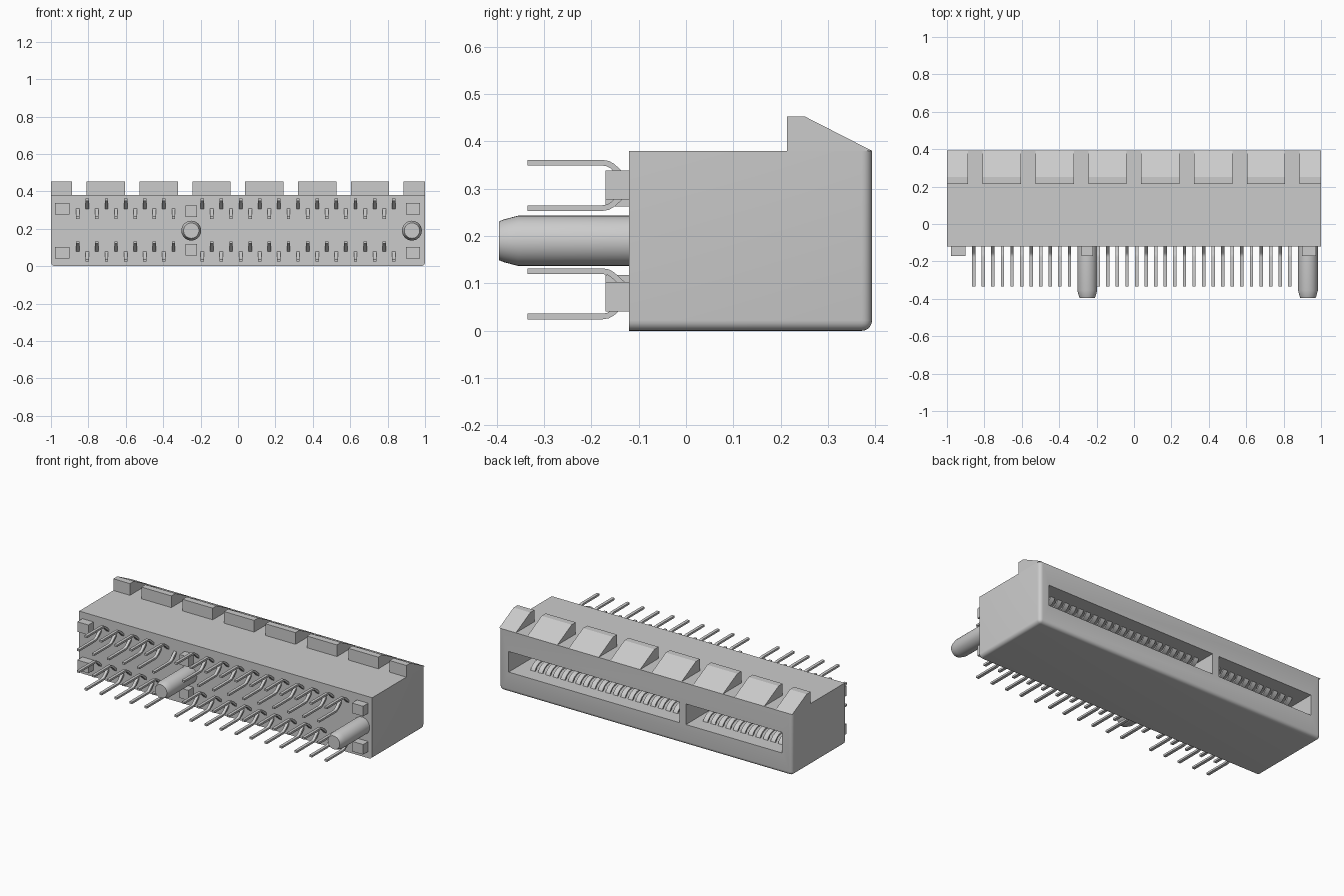
import bpy, bmesh, math
from mathutils import Vector

old = bpy.data.objects.get("Cube")
if old:
    bpy.data.objects.remove(old, do_unlink=True)

grey = bpy.data.materials.new("plain grey")
grey.use_nodes = True
grey.diffuse_color = (0.6, 0.6, 0.6, 1)
grey.node_tree.nodes["Principled BSDF"].inputs["Base Color"].default_value = (0.6, 0.6, 0.6, 1)

MID_Z = 0.19
PITCH = 0.0512
FRONT = -0.12
BACK = 0.393


def finish(name, bm, smooth=True):
    bmesh.ops.recalc_face_normals(bm, faces=bm.faces[:])
    mesh = bpy.data.meshes.new(name)
    bm.to_mesh(mesh)
    bm.free()
    mesh.materials.append(grey)
    obj = bpy.data.objects.new(name, mesh)
    bpy.context.collection.objects.link(obj)
    if smooth:
        smooth_edges(obj)
    return obj


def smooth_edges(obj):
    bpy.ops.object.select_all(action='DESELECT')
    obj.select_set(True)
    bpy.context.view_layer.objects.active = obj
    bpy.ops.object.shade_smooth_by_angle(angle=math.radians(35))


def add_box(bm, x0, x1, y0, y1, z0, z1):
    verts = bmesh.ops.create_cube(bm, size=1)["verts"]
    for v in verts:
        v.co = ((x0 + x1) / 2 + v.co.x * (x1 - x0),
                (y0 + y1) / 2 + v.co.y * (y1 - y0),
                (z0 + z1) / 2 + v.co.z * (z1 - z0))


def add_prism(bm, outline, x0, x1):
    """Extrude a closed (y, z) outline along x."""
    ends = [[bm.verts.new((x, y, z)) for y, z in outline] for x in (x0, x1)]
    for ring in ends:
        bm.faces.new(ring)
    for i in range(len(outline)):
        j = (i + 1) % len(outline)
        bm.faces.new((ends[0][i], ends[0][j], ends[1][j], ends[1][i]))


def add_strip(bm, path, x, width, thick):
    """Bent metal strip following a (y, z) path."""
    pts = [Vector(p) for p in path]
    side_a, side_b = [], []
    for i, p in enumerate(pts):
        t = (pts[min(i + 1, len(pts) - 1)] - pts[max(i - 1, 0)]).normalized()
        n = Vector((-t.y, t.x)) * thick / 2
        side_a.append(p + n)
        side_b.append(p - n)
    rings = []
    for a, b in zip(side_a, side_b):
        rings.append([bm.verts.new((x + s * width / 2, q.x, q.y))
                      for s, q in ((-1, a), (1, a), (1, b), (-1, b))])
    for r, s in zip(rings, rings[1:]):
        for k in range(4):
            m = (k + 1) % 4
            bm.faces.new((r[k], r[m], s[m], s[k]))
    bm.faces.new(rings[0])
    bm.faces.new(rings[-1])


# Housing with rounded bottom and back edges
bm = bmesh.new()
add_box(bm, -1, 1, FRONT, BACK, 0, 0.38)
edges = []
for e in bm.edges:
    c = (e.verts[0].co + e.verts[1].co) / 2
    low, rear, end = c.z < 0.01, c.y > BACK - 0.01, abs(c.x) > 0.99
    if (low and rear) or (low and end) or (rear and end):
        edges.append(e)
bmesh.ops.bevel(bm, geom=edges, offset=0.022, segments=5, profile=0.5, affect='EDGES')
housing = finish("housing", bm, False)

# Two card slots cut into the back
bm = bmesh.new()
for x0, x1 in ((-0.93, -0.275), (-0.23, 0.935)):
    add_box(bm, x0, x1, -0.04, 0.5, 0.125, 0.252)
cutter = finish("slot_cutter", bm, False)
cutter.hide_render = True
cut = housing.modifiers.new("slots", 'BOOLEAN')
cut.object = cutter
cut.solver = 'EXACT'
bpy.ops.object.select_all(action='DESELECT')
housing.select_set(True)
bpy.context.view_layer.objects.active = housing
bpy.ops.object.modifier_apply(modifier=cut.name)
bpy.data.objects.remove(cutter, do_unlink=True)
smooth_edges(housing)

# Sloped ribs along the top back edge
rib = [(0.213, 0.38), (0.213, 0.452), (0.252, 0.452), (BACK, 0.38)]
bm = bmesh.new()
for i in range(8):
    x = -1.014 + i * 0.2825 + 0.025
    add_prism(bm, rib, max(x - 0.1025, -1), min(x + 0.1025, 1))
finish("top_ribs", bm, False)

# Standoff blocks on the front
bm = bmesh.new()
for x, half, offset in ((-0.94, 0.038, 0.118), (-0.25, 0.03, 0.103), (0.935, 0.038, 0.118)):
    for s in (-1, 1):
        z = MID_Z + s * offset
        add_box(bm, x - half, x + half, -0.17, FRONT, z - 0.031, z + 0.031)
finish("standoff_blocks", bm, False)

# Locating posts with tapered tips
for name, x in (("key_post", -0.25), ("end_post", 0.93)):
    bm = bmesh.new()
    rings = []
    for y, r in ((FRONT + 0.01, 0.053), (-0.355, 0.053), (-0.385, 0.045), (-0.395, 0.041)):
        rings.append([bm.verts.new((x + r * math.cos(a), y, MID_Z + r * math.sin(a)))
                      for a in (math.tau * k / 32 for k in range(32))])
    for r, s in zip(rings, rings[1:]):
        for k in range(32):
            m = (k + 1) % 32
            bm.faces.new((r[k], r[m], s[m], s[k]))
    bm.faces.new(rings[0])
    bm.faces.new(rings[-1])
    finish(name, bm)

# Columns of contacts: a short group and a long group either side of the key
columns = [(-0.857 + i * PITCH, i % 2) for i in range(11)]
columns += [(-0.191 + i * PITCH, (i + 1) % 2) for i in range(21)]

# Solder pins, bent alternately up and down
pin = [(-0.10, -0.01), (-0.12, 0.008), (-0.147, 0.033), (-0.156, 0.041),
       (-0.165, 0.046), (-0.177, 0.048), (-0.335, 0.048)]
for name, z, flip in (("upper_pins", 0.307, 0), ("lower_pins", 0.078, 1)):
    bm = bmesh.new()
    for x, up in columns:
        s = 1 if up != flip else -1
        add_strip(bm, [(y, z + s * h) for y, h in pin], x, 0.018, 0.012)
    finish(name, bm)

# Spring contacts arched into the slots
spring = [(-0.04, 0.062), (0.10, 0.052), (0.17, 0.040), (0.21, 0.030), (0.235, 0.027),
          (0.26, 0.031), (0.28, 0.041), (0.295, 0.055), (0.30, 0.066)]
for name, s in (("upper_springs", 1), ("lower_springs", -1)):
    bm = bmesh.new()
    for x, up in columns:
        add_strip(bm, [(y, MID_Z + s * h) for y, h in spring], x, 0.03, 0.01)
    finish(name, bm)
